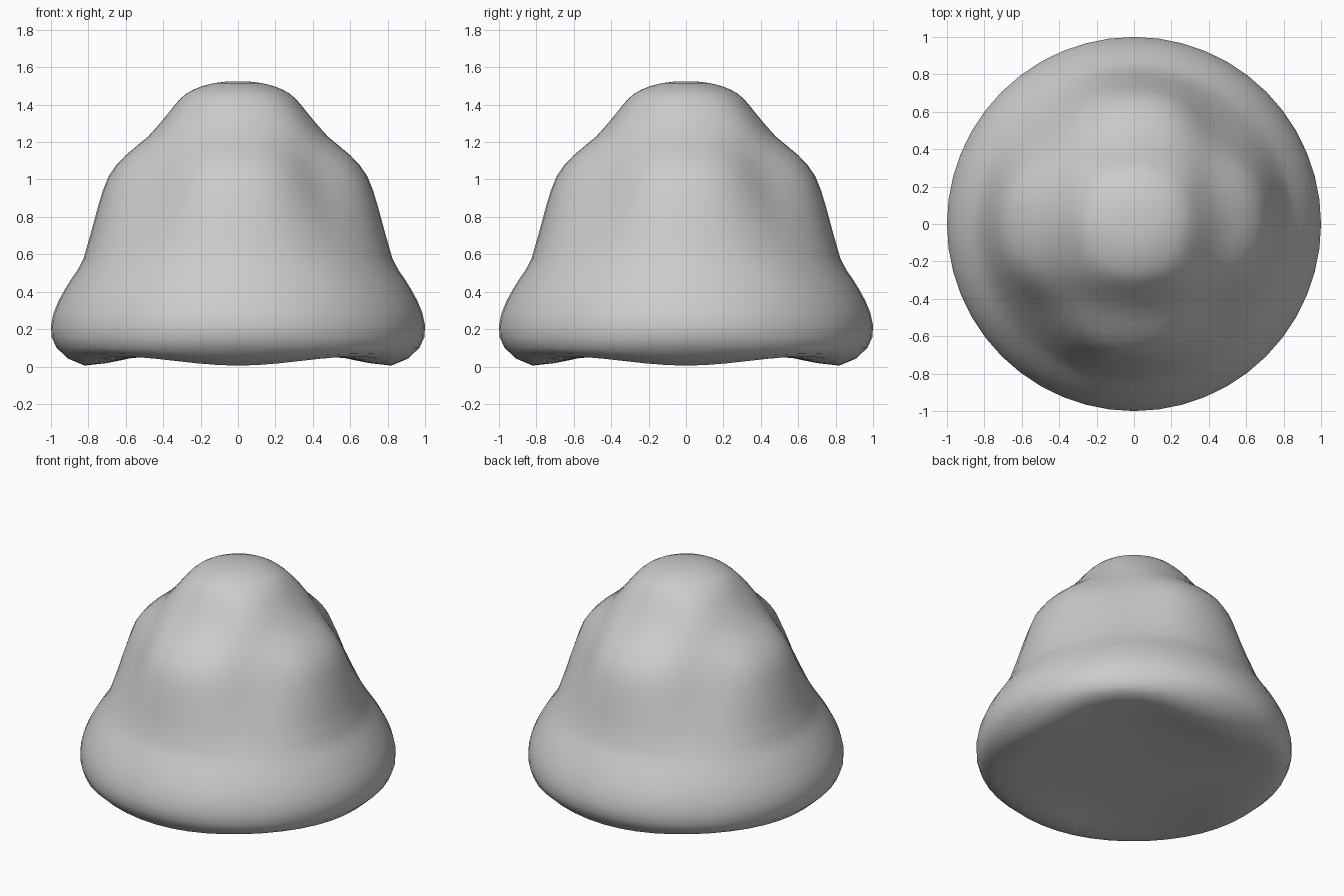
import bpy, bmesh, math
from mathutils import Vector

if "Cube" in bpy.data.objects:
    bpy.data.objects.remove(bpy.data.objects["Cube"])

# Profiles (radius, height): through the four lobes, and through the grooves between them
LOBE = [(0, 1.525), (.13, 1.515), (.24, 1.48), (.31, 1.43), (.38, 1.345), (.48, 1.23),
        (.60, 1.13), (.69, 1.02), (.75, .85), (.825, .58), (.89, .47), (.96, .35),
        (1, .22), (.97, .10), (.82, .005), (.57, .045), (.3, .06), (0, .065)]
GROOVE = [(0, 1.525), (.13, 1.515), (.25, 1.475), (.33, 1.42), (.41, 1.33), (.485, 1.22),
          (.56, 1.10), (.625, .98), (.70, .82), (.815, .585), (.89, .47), (.96, .35),
          (1, .22), (.98, .10), (.88, .053), (.60, .055), (.3, .06), (0, .065)]
SEGMENTS, STEPS = 48, 2


def smooth_curve(points):
    """Catmull-Rom through the profile points."""
    pts = [Vector(p) for p in points]
    pts = [Vector((-pts[1].x, pts[1].y))] + pts + [Vector((-pts[-2].x, pts[-2].y))]
    out = []
    for a, b, c, d in zip(pts, pts[1:], pts[2:], pts[3:]):
        for s in range(STEPS):
            t = s / STEPS
            out.append(.5 * (2 * b + (c - a) * t + (2 * a - 5 * b + 4 * c - d) * t * t
                             + (3 * b - a - 3 * c + d) * t ** 3))
    return out + [pts[-2]]


lobe, groove = smooth_curve(LOBE), smooth_curve(GROOVE)
bm = bmesh.new()

# Rings of the bell, blended between the two profiles around the axis
rings = []
for p, q in zip(lobe[1:-1], groove[1:-1]):
    ring = []
    for i in range(SEGMENTS):
        a = 2 * math.pi * i / SEGMENTS
        b = math.sin(2 * a) ** 2
        if p.y > .25:
            b = b ** 2
        v = p.lerp(q, b)
        ring.append(bm.verts.new((v.x * math.cos(a), v.x * math.sin(a), v.y)))
    rings.append(ring)
top = bm.verts.new((0, 0, lobe[0].y))
bottom = bm.verts.new((0, 0, lobe[-1].y))

# Skin the rings and close the crown and the underside
for i in range(SEGMENTS):
    j = (i + 1) % SEGMENTS
    bm.faces.new((top, rings[0][i], rings[0][j]))
    for r, s in zip(rings, rings[1:]):
        bm.faces.new((r[i], s[i], s[j], r[j]))
    bm.faces.new((bottom, rings[-1][j], rings[-1][i]))
bmesh.ops.recalc_face_normals(bm, faces=bm.faces)
for f in bm.faces:
    f.smooth = True

mesh = bpy.data.meshes.new("lobed_bell_body")
bm.to_mesh(mesh)
bm.free()
bpy.context.collection.objects.link(bpy.data.objects.new("lobed_bell_body", mesh))
